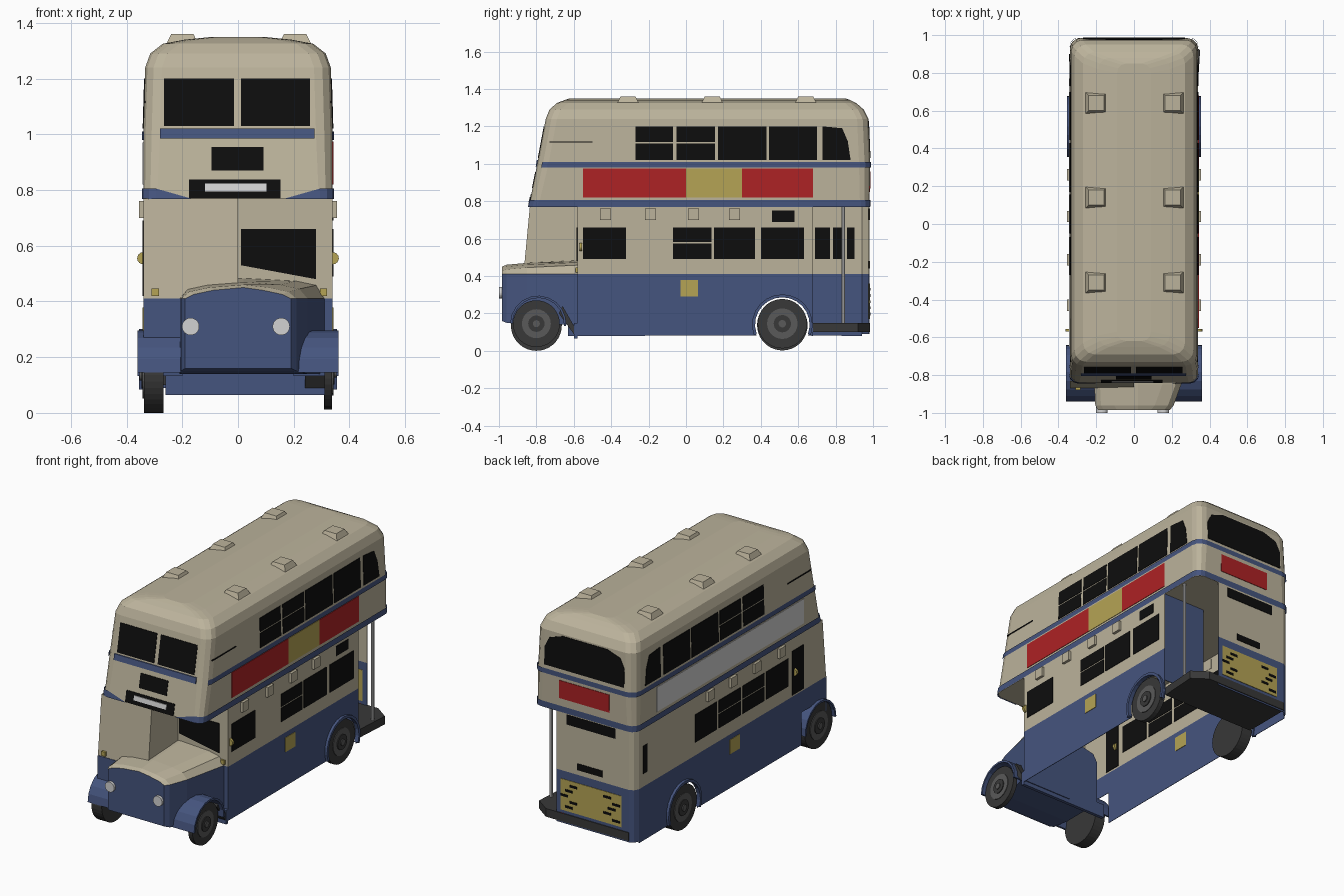
import bpy, bmesh, math
from mathutils import Vector

cube = bpy.data.objects.get("Cube")
if cube:
    bpy.data.objects.remove(cube, do_unlink=True)


def material(name, r, g, b):
    m = bpy.data.materials.new(name)
    m.use_nodes = True
    m.diffuse_color = (r, g, b, 1)
    m.node_tree.nodes["Principled BSDF"].inputs["Base Color"].default_value = (r, g, b, 1)
    return m


CREAM = material("cream paint", .50, .45, .33)
BLUE = material("blue paint", .06, .09, .21)
BLACK = material("black glass", .004, .004, .004)
RED = material("red panel", .42, .016, .018)
YELLOW = material("yellow panel", .46, .37, .09)
PALE = material("pale grey", .65, .65, .65)
RUBBER = material("dark rubber", .04, .04, .04)
STEEL = material("wheel grey", .10, .10, .10)


def build(name, verts, faces, *mats):
    bm = bmesh.new()
    vs = [bm.verts.new(v) for v in verts]
    for f in faces:
        bm.faces.new([vs[i] for i in f])
    bmesh.ops.recalc_face_normals(bm, faces=bm.faces)
    me = bpy.data.meshes.new(name)
    bm.to_mesh(me)
    bm.free()
    for m in mats:
        me.materials.append(m)
    ob = bpy.data.objects.new(name, me)
    bpy.context.collection.objects.link(ob)
    return ob


def loft(name, rings, *mats, caps=True, closed=True):
    n = len(rings[0])
    faces = [(k*n + i, k*n + (i + 1) % n, (k + 1)*n + (i + 1) % n, (k + 1)*n + i)
             for k in range(len(rings) - 1) for i in range(n if closed else n - 1)]
    if caps:
        faces += [tuple(range(n)), tuple(range((len(rings) - 1)*n, len(rings)*n))]
    return build(name, [p for r in rings for p in r], faces, *mats)


def prism(name, pts, axis, a, b, mat):
    """Extrude a 2D outline along an axis."""
    place = {"X": lambda p, d: (d, p[0], p[1]), "Y": lambda p, d: (p[0], d, p[1]),
             "Z": lambda p, d: (p[0], p[1], d)}[axis]
    return loft(name, [[place(p, d) for p in pts] for d in (a, b)], mat)


def rect(u0, u1, v0, v1):
    return [(u0, v0), (u1, v0), (u1, v1), (u0, v1)]


def arc(cu, cv, r, a0, a1, n):
    return [(cu + r*math.cos(math.radians(a0 + (a1 - a0)*i/n)),
             cv + r*math.sin(math.radians(a0 + (a1 - a0)*i/n))) for i in range(n + 1)]


# Upper body sections: height, front, back, half width, corner radius
ROWS = [(.77, -.84, .98, .34, .05), (1.0, -.795, .985, .34, .06), (1.24, -.75, .975, .333, .06),
        (1.29, -.73, .95, .315, .06), (1.325, -.69, .91, .27, .06),
        (1.34, -.65, .88, .19, .06), (1.35, -.62, .85, .09, .05)]


def section(z):
    z = max(z, ROWS[0][0])
    for lo, hi in zip(ROWS, ROWS[1:]):
        if z <= hi[0]:
            t = (z - lo[0])/(hi[0] - lo[0])
            return [p + (q - p)*t for p, q in zip(lo, hi)][1:]
    return ROWS[-1][1:]


def ring(z, off=0):
    f, b, w, r = section(z)
    f, b, w = f - off, b + off, w + off
    pts = []
    for cx, cy, a in ((w - r, f + r, -90), (w - r, b - r, 0), (r - w, b - r, 90), (r - w, f + r, 180)):
        pts += [(x, y, z) for x, y in arc(cx, cy, r, a, a + 90, 3)]
    return pts


def plate(name, side, pts, mat, lift=.003):
    """Thin plate lying on one side of the body."""
    def spot(u, z, d):
        f, b, w, r = section(z)
        return {"front": (u, f - d, z), "back": (u, b + d, z),
                "left": (w + d, u, z), "right": (-w - d, u, z)}[side]
    return loft(name, [[spot(u, z, d) for u, z in pts] for d in (lift, lift - .009)], mat)


loft("upper_body", [ring(r[0]) for r in ROWS], CREAM)

# Blue waist bands
low = [[(.17, section(z)[0] - .005, z)] + ring(z, .005) + [(-.17, section(z)[0] - .005, z)]
       for z in (.768, .805)]
low[1][0], low[1][-1] = (.17, section(.77)[0] - .005, .77), (-.17, section(.77)[0] - .005, .77)
loft("lower_band", low, BLUE, caps=False, closed=False)
loft("upper_band", [ring(z, .005)[2:-2] for z in (.98, 1.01)], BLUE, caps=False, closed=False)
plate("front_band", "front", rect(-.28, .275, .985, 1.02), BLUE, .006)

# Lower shell: open underneath, with rear wheel arches
ARCH = arc(.515, .14, .15, 203, -23, 14)
skirt = [(-.58, .08)] + ARCH + [(.68, .08), (.68, .41), (-.58, .41)]
prism("left_skirt", skirt, "X", .337, .34, BLUE)
prism("left_wall", rect(-.58, .68, .41, .77), "X", .337, .34, CREAM)
skirt = [(-.865, .41), (-.865, .28), (-.63, .28), (-.63, .08)] + ARCH + [(.94, .08), (.94, .41)]
prism("right_skirt", skirt, "X", -.34, -.337, BLUE)
prism("right_wall", [(-.868, .41), (.94, .41), (.94, .77), (-.832, .77)], "X", -.34, -.337, CREAM)
for z0, z1, mat in ((.09, .41, BLUE), (.41, .77, CREAM)):
    prism("rear_wall", rect(-.30, .19, z0, z1), "Y", .977, .98, mat)
    prism("rear_corner", [(-.34, .94), (-.325, .967), (-.3, .98), (-.3, .977), (-.337, .94)], "Z", z0, z1, mat)
    prism("front_bulkhead", rect(0, .34, z0, z1), "Y", -.58, -.575, mat)
prism("stair_panel", rect(.05, .337, .2, .77), "Y", .675, .68, BLUE)

# Half cab
prism("cab_front", [(-.87, .4), (-.835, .77), (-.83, .77), (-.865, .4)], "X", -.34, 0, CREAM)
prism("cab_inner_wall", [(-.868, .4), (-.577, .4), (-.577, .77), (-.833, .77)], "X", -.005, 0, CREAM)
prism("cab_lower_front", rect(-.34, -.19, .2, .41), "Y", -.872, -.865, BLUE)
prism("bulkhead_window", [(.01, .53), (.28, .48), (.28, .66), (.01, .66)], "Y", -.585, -.577, BLACK)
prism("step_bar", rect(-.26, .34, .065, .15), "Y", -.6, -.58, BLUE)

# Bonnet
def nose(y, l, r, d, base):
    return [(x, y, z) for x, z in ((l, base), (l, .41), (l + .03, .43 + d), (l + .1, .445 + d), (.02, .455 + d),
                                   (r - .1, .445 + d), (r - .03, .43 + d), (r, .41), (r, base))]


bonnet = loft("bonnet", [nose(-.985, -.19, .19, -.005, .16), nose(-.96, -.205, .21, .005, .15),
                         nose(-.85, -.21, .25, .015, .14), nose(-.58, -.21, .31, .028, .14)], BLUE, CREAM)
for p in bonnet.data.polygons:
    p.material_index = int(p.center.z > .41 and p.normal.y > -.8)
for x in (-.17, .155):
    prism("headlight", arc(x, .31, .031, 0, 345, 23), "Y", -1.0, -.96, PALE)
for x, y in ((-.297, -.88), (.307, -.59)):
    prism("front_marker", rect(x - .013, x + .013, .42, .446), "Y", y, y + .02, YELLOW)

# Wheels, fenders and arch trims
def wheel(name, s, y, z, r, width):
    out = s*.338
    prism(name + "_tyre", arc(y, z, r, 0, 350, 35), "X", out, out - s*width, RUBBER)
    for k, (size, lift) in enumerate(((.62, .004), (.35, .009), (.15, .015))):
        prism(name + "_hub", arc(y, z, r*size, 0, 345, 23), "X", out - s*.02, out + s*lift,
              RUBBER if k == 1 else STEEL)


wheel("front_wheel", -1, -.8, .136, .136, .07)
wheel("front_wheel", 1, -.8, .145, .125, .028)
wheel("rear_wheel", -1, .515, .137, .135, .07)
wheel("rear_wheel", 1, .515, .145, .132, .03)
for s in (-1, 1):
    fender = arc(-.79, .145, .15, -5, 180, 10) + arc(-.79, .145, .138, 180, -5, 10)
    prism("front_fender", fender, "X", s*.2, s*.36, BLUE)
    trim = arc(.515, .14, .162, 200, -20, 14) + arc(.515, .14, .146, -20, 200, 14)
    prism("rear_arch_trim", trim, "X", s*.33, s*.356, BLUE)
prism("fender_stay", [(-.66, .24), (-.58, .1), (-.6, .09), (-.68, .2)], "X", .24, .335, RUBBER)

# Rear platform and pole
prism("platform", [(-.3, .68), (.335, .68), (.35, .92), (.26, .985), (-.3, .985)], "Z", .1, .15, RUBBER)
prism("platform_pole", arc(.325, .84, .009, 0, 315, 7), "Z", .1, .78, PALE)

# Front panes and signs
for name, x0, x1, z0, z1, mat in (
        ("upper_windscreen", -.265, -.015, 1.03, 1.2, BLACK), ("upper_windscreen", .01, .258, 1.03, 1.2, BLACK),
        ("route_box", -.095, .092, .87, .955, BLACK), ("destination_box", -.175, .152, .77, .838, BLACK)):
    plate(name, "front", rect(x0, x1, z0, z1), mat)
plate("destination_blind", "front", rect(-.118, .102, .795, .823), PALE, .007)

# Side panes and fittings
for side, s in (("left", 1), ("right", -1)):
    for y0, y1, split in ((-.27, -.07, 1), (-.05, .155, 1), (.17, .43, 0), (.445, .7, 0)):
        panes = ((1.02, 1.108), (1.116, 1.2)) if split else ((1.02, 1.2),)
        for z0, z1 in panes:
            plate("upper_window", side, rect(y0, y1, z0, z1), BLACK)
    plate("rear_quarter_window", side, [(.73, 1.02), (.88, 1.02), (.865, 1.12), (.835, 1.19), (.73, 1.2)], BLACK)
    plate("front_quarter_vent", side, rect(-.73, -.5, 1.113, 1.12), BLACK)
    plate("side_badge", side, rect(-.03, .065, .29, .378), YELLOW)
    for y in (-.43, -.19, .04, .26):
        prism("side_vent", rect(y - .03, y + .03, .7, .76), "X", s*.335, s*.356, CREAM)
    prism("side_indicator", arc(s*.34, .555, .022, 0, 345, 15), "Y", -.57, -.555, YELLOW).scale = (1, 1, 1)
for y0, y1 in ((-.55, -.32), (.15, .37), (.4, .63)):
    plate("left_window", "left", rect(y0, y1, .49, .66), BLACK)
for z0, z1 in ((.49, .575), (.583, .66)):
    plate("left_split_window", "left", rect(-.07, .135, z0, z1), BLACK)
    for y0 in (-.27, -.04):
        plate("right_split_window", "right", rect(y0, y0 + .21, z0, z1), BLACK)
for y0, y1 in ((-.5, -.29), (.19, .4)):
    plate("right_window", "right", rect(y0, y1, .49, .66), BLACK)
plate("cab_door_window", "right", rect(-.65, -.54, .42, .69), BLACK)
plate("rear_side_window", "right", rect(.86, .9, .49, .66), BLACK)
for y0, y1 in ((.69, .77), (.785, .84)):
    prism("inner_window", rect(y0, y1, .49, .66), "X", -.336, -.33, BLACK)
plate("number_box", "left", rect(.46, .58, .69, .75), BLACK)
for y0, y1, mat in ((-.55, 0, RED), (0, .3, YELLOW), (.3, .68, RED)):
    plate("left_advert", "left", rect(y0, y1, .82, .975), mat)
plate("right_advert", "right", rect(-.65, .77, .82, .97), PALE)

# Rear panes and plates
plate("rear_upper_window", "back", [(-.27, 1.03), (.27, 1.03), (.27, 1.14), (.24, 1.2), (.15, 1.23),
                                    (-.15, 1.23), (-.24, 1.2), (-.27, 1.14)], BLACK)
for name, x0, x1, z0, z1, mat in (
        ("rear_advert", -.17, .17, .85, .96, RED), ("rear_sign", -.21, .12, .7, .76, BLACK),
        ("rear_small_sign", -.12, .05, .44, .48, BLACK), ("rear_plate", -.25, .16, .17, .36, YELLOW),
        ("tail_light", -.265, -.245, .125, .15, RED), ("tail_light", .14, .16, .125, .15, RED)):
    plate(name, "back", rect(x0, x1, z0, z1), mat)
for k in range(10):
    x, z = -.24 + .29*(k % 2) + .03*(k % 3), .19 + .033*(k//2)
    plate("plate_mark", "back", rect(x, x + .05, z, z + .014), BLACK, .006)

# Roof vents
for x in (-.2, .205):
    for y in (-.31, .14, .64):
        loft("roof_vent", [[(u, v, z) for u, v in rect(x - h, x + h, y - h, y + h)]
                           for h, z in ((.057, 1.325), (.04, 1.36))], CREAM)
